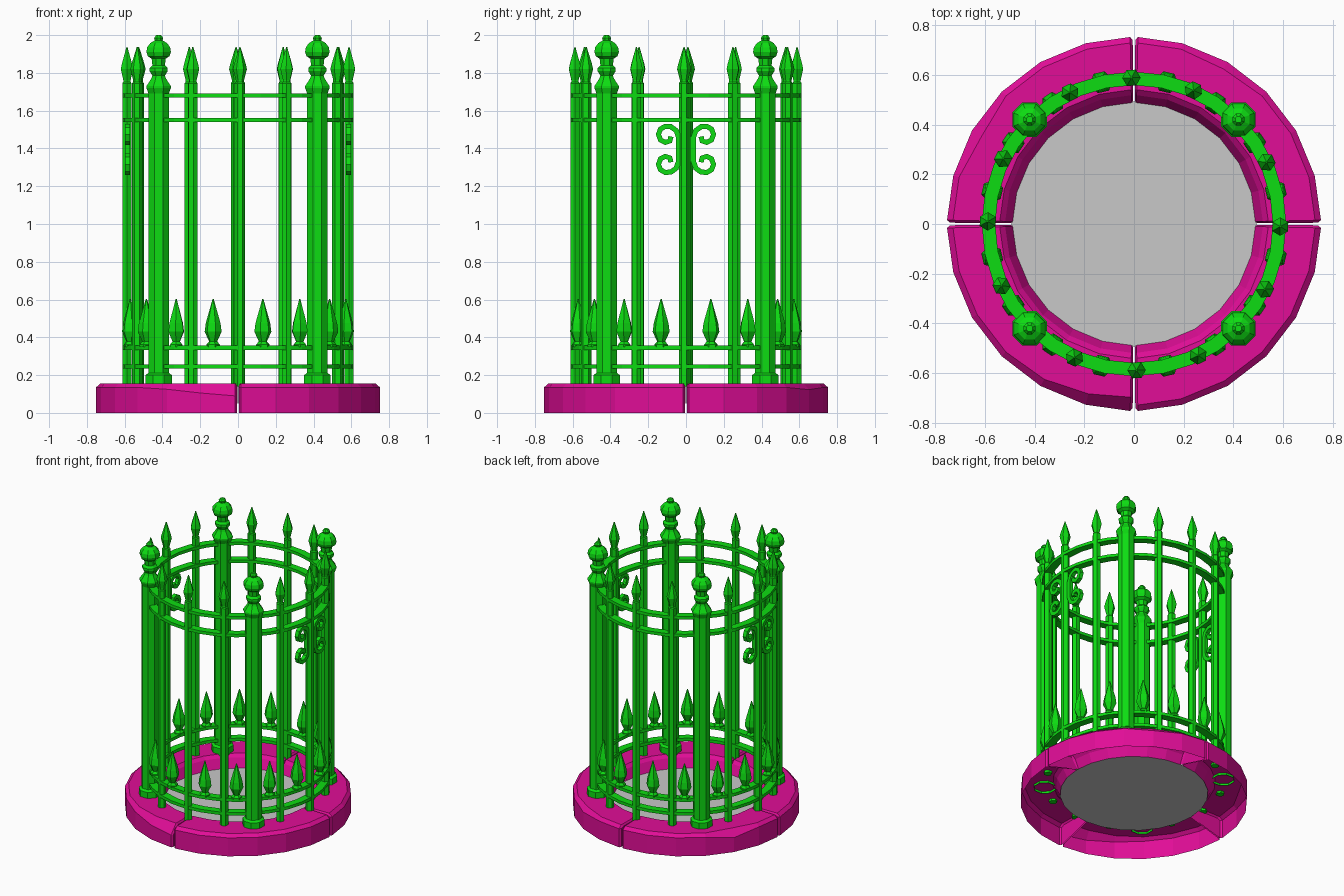
import bpy, bmesh
from math import sin, cos, pi, radians
from mathutils import Vector

if "Cube" in bpy.data.objects:
    bpy.data.objects.remove(bpy.data.objects["Cube"], do_unlink=True)


def material(name, color):
    m = bpy.data.materials.new(name)
    m.use_nodes = True
    m.diffuse_color = color
    m.node_tree.nodes["Principled BSDF"].inputs["Base Color"].default_value = color
    return m


GREEN = material("green_iron", (0.004, 0.72, 0.006, 1))
PINK = material("magenta_stone", (0.75, 0.004, 0.31, 1))
GREY = material("grey_floor", (0.58, 0.58, 0.58, 1))


def skin(name, sections, mat, ring=False, loop=True, cap_start=True, cap_end=True):
    """Join successive cross-sections into a flat-shaded mesh."""
    bm = bmesh.new()
    rows = [[bm.verts.new(p) for p in s] for s in sections]
    n = len(rows[0])
    for i in range(len(rows) if ring else len(rows) - 1):
        a, b = rows[i], rows[(i + 1) % len(rows)]
        for j in range(n if loop else n - 1):
            k = (j + 1) % n
            bm.faces.new((a[j], a[k], b[k], b[j]))
    if not ring:
        if cap_start:
            bm.faces.new(rows[0])
        if cap_end:
            bm.faces.new(rows[-1])
    bmesh.ops.recalc_face_normals(bm, faces=bm.faces)
    mesh = bpy.data.meshes.new(name)
    bm.to_mesh(mesh)
    bm.free()
    mesh.materials.append(mat)
    return mesh


def place(name, mesh, loc=(0, 0, 0), turn=0.0):
    ob = bpy.data.objects.new(name, mesh)
    ob.location = loc
    ob.rotation_euler.z = turn
    bpy.context.scene.collection.objects.link(ob)
    return ob


def polar(r, angle, z):
    return Vector((r * cos(angle), r * sin(angle), z))


def lathe(name, profile, sides, **caps):
    return skin(name, [[polar(r, 2 * pi * (j + 0.5) / sides, z) for j in range(sides)]
                       for r, z in profile], GREEN, **caps)


# Stone ring: four quarter blocks, open underneath, with a few chipped edges
CHIPS = {(2, 4): 0.01, (2, 5): 0.03, (2, 6): 0.045, (0, 4): 0.012, (1, 4): 0.03}


def stone_section(angle, inset, chip):
    return [polar(r, angle, z) for r, z in (
        (0.752 - inset, 0), (0.752 - inset, 0.135 - chip),
        (0.728 - inset - chip * 0.7, 0.156 - inset), (0.54, 0.156 - inset),
        (0.518 + inset, 0.135 - inset), (0.488 + inset * 0.5, 0.07))]


for q in range(4):
    stops = [(0.4, 0.012, 0), (1.2, 0, 0)] + [(15 * i, 0, i) for i in range(1, 6)]
    stops += [(88.8, 0, 6), (89.6, 0.012, 6)]
    sections = [stone_section(radians(90 * q + a), inset, CHIPS.get((q, i), 0))
                for a, inset, i in stops]
    place(f"stone_block_{q + 1}", skin("stone_block", sections, PINK, loop=False))

# Floor disc
bm = bmesh.new()
bmesh.ops.create_circle(bm, cap_ends=True, segments=24, radius=0.492)
floor = bpy.data.meshes.new("floor")
bm.to_mesh(floor)
bm.free()
floor.materials.append(GREY)
place("floor", floor, (0, 0, 0.07))

# Four horizontal rails
R = 0.585
rail = skin("rail", [[polar(r, 2 * pi * i / 32, z) for r, z in (
    (R - 0.027, -0.011), (R + 0.027, -0.011), (R + 0.027, 0.011), (R - 0.027, 0.011))]
    for i in range(32)], GREEN, ring=True)
for i, z in enumerate((0.245, 0.345, 1.55, 1.68)):
    place(f"rail_{i + 1}", rail, (0, 0, z))

# Corner posts with turned finials
post = lathe("post", [
    (0.075, 0.14), (0.075, 0.2), (0.058, 0.212), (0.058, 1.69), (0.062, 1.7),
    (0.07, 1.72), (0.07, 1.73), (0.042, 1.77), (0.036, 1.785), (0.052, 1.81),
    (0.052, 1.825), (0.036, 1.84), (0.04, 1.875), (0.062, 1.888), (0.07, 1.91),
    (0.066, 1.935), (0.048, 1.958), (0.022, 1.972), (0.026, 1.985), (0.014, 2.0)],
    8, cap_start=False)
for q in range(4):
    place(f"post_{q + 1}", post, polar(0.594, radians(45 + 90 * q), 0), q * pi / 2)

# Tall pickets tipped with spearheads
picket = lathe("picket", [
    (0.028, 0.14), (0.028, 1.745), (0.022, 1.752), (0.022, 1.762),
    (0.037, 1.82), (0.03, 1.85), (0.003, 1.937)], 6)
for half in range(2):
    for i, a in enumerate((-1, 25, 66, 91, 116, 153.5)):
        angle = radians(a + 180 * half)
        place(f"picket_{half * 6 + i + 1}", picket, polar(0.588, angle, 0), angle)

# Short spearheads standing on the lower rail
spear = lathe("short_spear", [
    (0.036, 0.35), (0.036, 0.362), (0.022, 0.378), (0.046, 0.43),
    (0.04, 0.475), (0.003, 0.603)], 6)
for q in range(4):
    for i, a in enumerate((13, 34, 56, 77)):
        angle = radians(90 * q + a)
        place(f"short_spear_{q * 4 + i + 1}", spear, polar(R, angle, 0), angle)

# Scrolls beside the two side pickets: a C shape mirrored about its middle
half_path = [(0.08, 0.068), (0.085, 0.045), (0.11, 0.037), (0.135, 0.05), (0.146, 0.08),
             (0.135, 0.108), (0.11, 0.122), (0.08, 0.12), (0.052, 0.1), (0.038, 0.06)]
path = [Vector(p) for p in half_path + [(y, -z) for y, z in reversed(half_path)]]
sections = []
for i, p in enumerate(path):
    t = (path[min(i + 1, len(path) - 1)] - path[max(i - 1, 0)]).normalized()
    side = Vector((-t.y, t.x)) * 0.014
    sections.append([(x, p.x + s * side.x, p.y + s * side.y)
                     for x, s in ((-0.014, -1), (0.014, -1), (0.014, 1), (-0.014, 1))])
scroll = skin("scroll", sections, GREEN)
for side, x in (("left", 0.585), ("right", -0.585)):
    for end, turn in (("back", 0), ("front", pi)):
        place(f"scroll_{side}_{end}", scroll, (x, 0, 1.395), turn)
